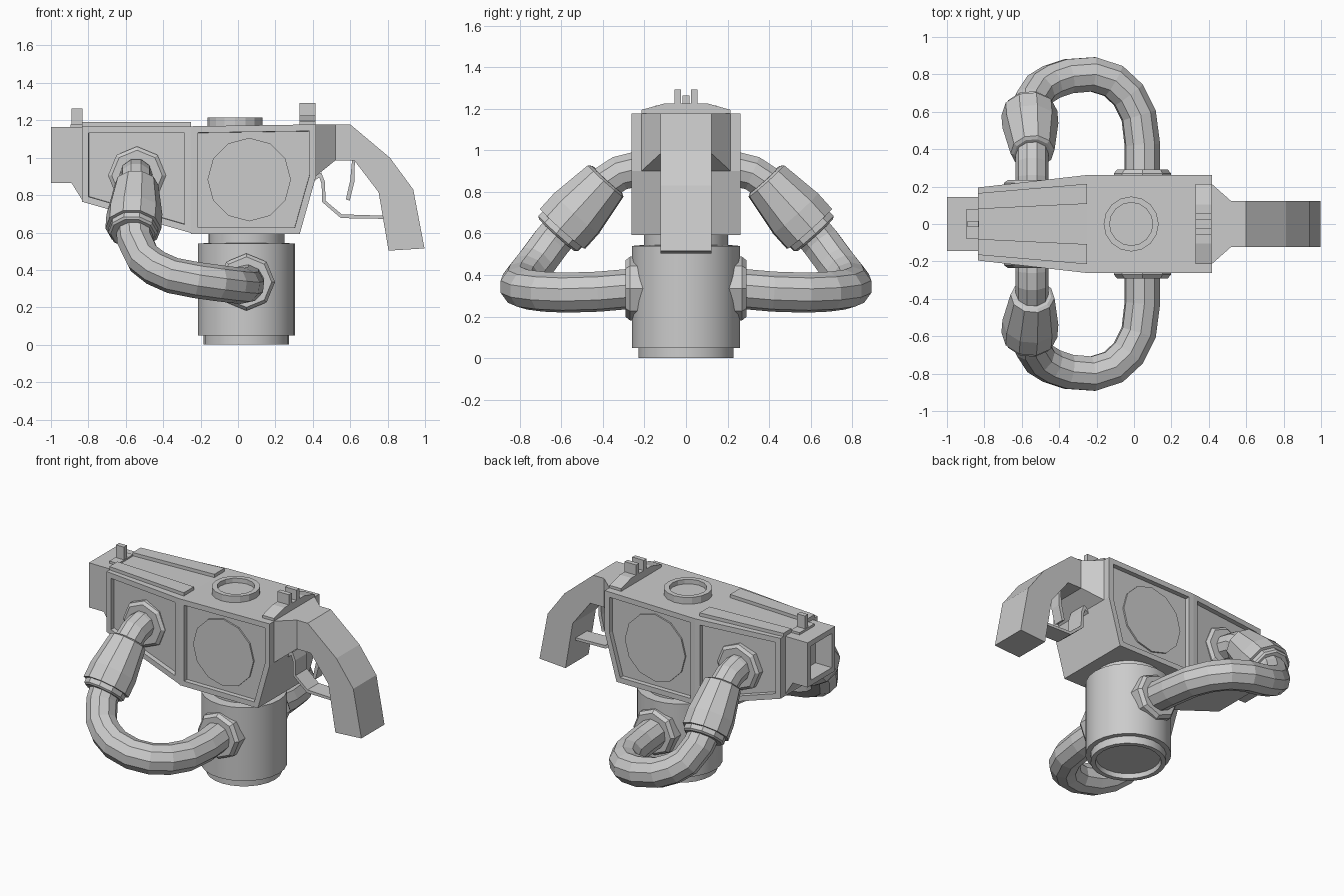
import bpy, bmesh, math
from mathutils import Vector

if "Cube" in bpy.data.objects:
    bpy.data.objects.remove(bpy.data.objects["Cube"])


def finish(name, bm, smooth=False):
    me = bpy.data.meshes.new(name)
    bm.to_mesh(me)
    bm.free()
    ob = bpy.data.objects.new(name, me)
    bpy.context.collection.objects.link(ob)
    if smooth:
        bpy.ops.object.select_all(action='DESELECT')
        ob.select_set(True)
        bpy.context.view_layer.objects.active = ob
        bpy.ops.object.shade_smooth_by_angle(angle=math.radians(30))
    return ob


def loft(rings):
    """Skin a list of equal-length point rings, capping both ends."""
    bm = bmesh.new()
    vs = [[bm.verts.new(p) for p in r] for r in rings]
    n = len(rings[0])
    for a, b in zip(vs, vs[1:]):
        for i in range(n):
            j = (i + 1) % n
            bm.faces.new((a[i], a[j], b[j], b[i]))
    caps = [bm.faces.new(vs[0]), bm.faces.new(vs[-1])]
    bmesh.ops.recalc_face_normals(bm, faces=bm.faces[:])
    return bm, caps


def recess(bm, faces, border, depth):
    for t, d in ((border, 0), (0.001, -depth)):
        bmesh.ops.inset_individual(bm, faces=faces, thickness=t, depth=d, use_even_offset=True)


def prism(name, pts, w=None, panel=0):
    """Side profile (x, z[, half width]) spanning both sides of y = 0."""
    p3 = [(p[0], p[1], p[2] if w is None else w) for p in pts]
    bm, caps = loft([[(x, s * h, z) for x, z, h in p3] for s in (-1, 1)])
    if panel:
        recess(bm, caps, 0.035, panel)
    return finish(name, bm)


def box(name, x0, x1, y0, y1, z0, z1):
    bm, _ = loft([[(x0, y0, z), (x1, y0, z), (x1, y1, z), (x0, y1, z)] for z in (z0, z1)])
    return finish(name, bm)


def lathe(name, prof, n, loc=(0, 0, 0), axis=(0, 0, 1), smooth=False):
    """Turn an (r, height) profile around an axis through loc."""
    q = Vector(axis).to_track_quat('Z', 'Y')
    rings = [[Vector(loc) + q @ Vector((r * math.cos(2 * math.pi * i / n),
                                        r * math.sin(2 * math.pi * i / n), h))
              for i in range(n)] for r, h in prof]
    bm, _ = loft(rings)
    return finish(name, bm, smooth)


def hose(name, pts, r):
    cu = bpy.data.curves.new(name, 'CURVE')
    cu.dimensions = '3D'
    cu.bevel_depth = r
    cu.bevel_resolution = 3
    cu.use_fill_caps = True
    sp = cu.splines.new('POLY')
    sp.points.add(len(pts) - 1)
    for p, c in zip(sp.points, pts):
        p.co = (*c, 1)
    sp.use_smooth = False
    ob = bpy.data.objects.new(name, cu)
    bpy.context.collection.objects.link(ob)


# Body: straight rear housing and tapered front housing with sunken side panels
prism("rear_housing", [(-.25, 1.168), (.417, 1.178), (.417, .90), (.33, .592), (-.25, .592)],
      .262, panel=.03)
prism("front_housing", [(-.835, 1.168, .195), (-.25, 1.168, .262), (-.25, .597, .262),
                        (-.835, .765, .195)], panel=.03)

# Muzzle block with square opening
muzzle = prism("muzzle", [(-1, 1.163), (-.83, 1.163), (-.83, .768), (-.89, .865), (-1, .865)], .145)
bm = bmesh.new()
bm.from_mesh(muzzle.data)
bm.faces.ensure_lookup_table()
recess(bm, [min(bm.faces, key=lambda f: f.calc_center_median().x)], .035, .12)
bm.to_mesh(muzzle.data)
bm.free()

# Neck and curved grip
prism("neck", [(.415, 1.178, .215), (.52, 1.178, .122), (.52, .985, .122), (.415, .90, .215)])
prism("grip", [(.51, 1.178), (.60, 1.178), (.812, 1.0), (.937, .83), (.997, .515), (.805, .503),
               (.752, .815), (.622, .985), (.51, .985)], .122)

# Trigger and its guard
prism("trigger_guard", [(.40, .90), (.445, .92), (.465, .87), (.468, .77), (.555, .697), (.78, .69),
                        (.78, .673), (.55, .677), (.45, .763), (.447, .86), (.435, .895), (.40, .87)], .06)
prism("trigger", [(.61, .99), (.625, .99), (.622, .87), (.597, .77), (.577, .777), (.60, .88)], .035)

# Top rails, sights and cap ring
for s, side in ((-1, "front"), (1, "back")):
    bm, _ = loft([[(-.835, s * .165, z), (-.25, s * .215, z), (-.25, s * .108, z), (-.835, s * .08, z)]
                  for z in (1.16, 1.19)])
    finish("top_rail_" + side, bm)
    y = sorted((s * .025, s * .055))
    box("rear_sight_post_" + side, .33, .415, y[0], y[1], 1.2, 1.293)
box("front_sight_base", -.895, -.83, -.08, .08, 1.15, 1.178)
box("front_sight", -.89, -.832, -.016, .016, 1.16, 1.263)
bm, _ = loft([[(x, -.213, 1.165), (x, .213, 1.165), (x, .213, 1.195), (x, .105, 1.225),
               (x, -.105, 1.225), (x, -.213, 1.195)] for x in (.33, .415)])
finish("rear_sight_base", bm)
lathe("cap_ring", [(.147, 1.15), (.147, 1.215), (.115, 1.215), (.115, 1.185)], 16, (-.015, 0, 0))

# Canister under the body, hollow at the base
lathe("canister", [(.195, .03), (.2, 0), (.229, 0), (.229, .05), (.26, .05), (.26, .54),
                   (.203, .545), (.203, .61)], 24, (.045, 0, 0), smooth=True)

# Hose assembly on each side
for s, side in ((-1, "front"), (1, "back")):
    out = (0, s, 0)
    lathe("round_panel_" + side, [(.223, .2), (.223, .242)], 12, (.06, 0, .883), out)
    lathe("upper_flange_" + side, [(.155, .14), (.155, .22), (.135, .235)], 8, (-.54, 0, .905), out)
    lathe("lower_flange_" + side, [(.153, .18), (.153, .27), (.135, .292)], 8, (.045, 0, .335), out)
    hose("upper_hose_" + side, [(x, s * y, z) for x, y, z in (
        (-.545, .15, .91), (-.545, .25, .907), (-.545, .32, .89), (-.545, .38, .85),
        (-.55, .43, .79))], .088)
    hose("lower_hose_" + side, [(x, s * y, z) for x, y, z in (
        (-.555, .56, .66), (-.555, .60, .615), (-.55, .65, .555), (-.505, .72, .46),
        (-.44, .76, .41), (-.35, .79, .37), (-.22, .80, .345), (-.11, .765, .33),
        (-.03, .69, .32), (.025, .58, .315), (.045, .42, .32), (.045, .25, .335))], .097)
    lathe("coupling_" + side, [(.1, 0), (.118, .01), (.15, .22), (.15, .32), (.132, .32),
                               (.132, .35), (.12, .36)], 10,
          (-.542, s * .38, .86), (-.018, s * .22, -.245))
